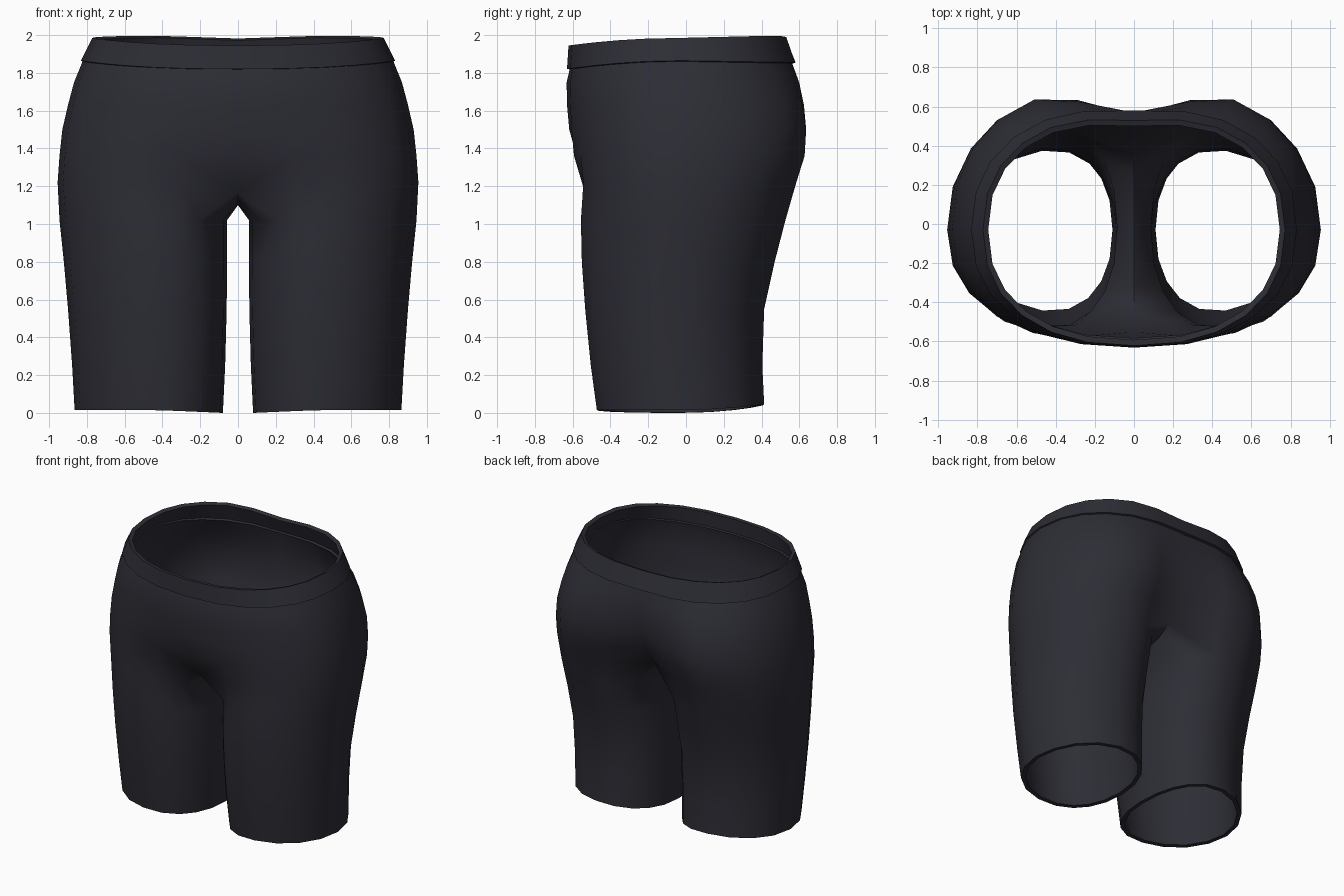
import bpy, bmesh
from math import sin, cos, radians, exp, copysign

cube = bpy.data.objects.get("Cube")
if cube:
    bpy.data.objects.remove(cube, do_unlink=True)

fabric = bpy.data.materials.new("charcoal fabric")
fabric.use_nodes = True
color = (0.026, 0.026, 0.036, 1)
fabric.diffuse_color = color
fabric.node_tree.nodes["Principled BSDF"].inputs["Base Color"].default_value = color

OUTER = 13      # points from front centre round the hip to back centre
INNER = 5       # points along the inner thigh
WALL = 0.03


def power(v, n):
    return copysign(abs(v) ** (2 / n), v)


def hip_ring(z, a, front, back, front_dent, back_dent, n=2.3):
    """Half outline of the hips, dented at the centre line; z may be a rule."""
    pts = []
    mid = -0.03
    for i in range(OUTER):
        t = radians(-90 + 180 * i / (OUTER - 1))
        x = a * power(cos(t), n) if 0 < i < OUTER - 1 else 0
        s = power(sin(t), n)
        y = mid + s * ((back - mid) if s > 0 else (mid - front))
        dip = exp(-(x / 0.3) ** 2)
        y += front_dent * dip if s < 0 else -back_dent * dip
        pts.append((x, y, z(s, dip) if callable(z) else z))
    return pts


def leg_ring(z, inner, outer, front, back):
    """Closed outline of one leg, fuller on the inner side, from the inner front."""
    cx = 0.42
    cy, ry = (front + back) / 2, (back - front) / 2
    angles = [-125 + 250 * i / (OUTER - 1) for i in range(OUTER)]
    angles += [125 + 110 * (i + 1) / (INNER + 1) for i in range(INNER)]
    pts = []
    for d in angles:
        c = cos(radians(d))
        n, rx = (2.0, outer - cx) if c > 0 else (2.2, cx - inner)
        c, s = power(c, n), power(sin(radians(d)), n)
        # the hem rises at the back and drops slightly at the inner thigh
        lift = 0.015 + 0.03 * max(s, 0) ** 2 - 0.015 * max(-c, 0) if z == 0 else 0
        pts.append((cx + rx * c, cy + ry * s, z + lift))
    return pts


def bridge(bm, low, high, count, closed):
    for i in range(count if closed else count - 1):
        j = (i + 1) % count
        bm.faces.new((low[i], low[j], high[j], high[i]))


def finish(bm, name):
    """Mirror the half, give it thickness and smooth it."""
    mesh = bpy.data.meshes.new(name)
    bm.to_mesh(mesh)
    bm.free()
    mesh.materials.append(fabric)
    obj = bpy.data.objects.new(name, mesh)
    bpy.context.collection.objects.link(obj)
    mirror = obj.modifiers.new("mirror", 'MIRROR')
    mirror.use_clip = True
    wall = obj.modifiers.new("wall", 'SOLIDIFY')
    wall.thickness = WALL
    wall.offset = -1
    bpy.ops.object.select_all(action='DESELECT')
    obj.select_set(True)
    bpy.context.view_layer.objects.active = obj
    for mod in ("mirror", "wall"):
        bpy.ops.object.modifier_apply(modifier=mod)
    bpy.ops.object.shade_smooth_by_angle(angle=radians(72))


def band_bottom(s, dip):
    return 1.865 - (0.045 * s * s if s < 0 else 0.01 * s)


def band_top(s, dip):
    return 1.985 + (-0.04 * s * s if s < 0 else 0.015 * s - 0.018 * dip * s)


def tucked_top(s, dip):
    return band_bottom(s, dip) + 0.015


def crotch_level(s, dip):
    return 1.22 - (0.05 * dip if s < 0 else 0)


# Shorts body: leg tube, crotch seam, then hips
bm = bmesh.new()
add = lambda pts: [bm.verts.new(p) for p in pts]

legs = [add(leg_ring(*r)) for r in (
    (0, 0.08, 0.865, -0.475, 0.417),
    (0.25, 0.068, 0.878, -0.507, 0.407),
    (0.55, 0.06, 0.9, -0.537, 0.417),
    (0.8, 0.058, 0.922, -0.555, 0.473),
    (1.02, 0.058, 0.945, -0.56, 0.53),
)]
hips = [add(hip_ring(*r)) for r in (
    (crotch_level, 0.955, -0.62, 0.682, 0.15, 0.3),
    (1.36, 0.945, -0.63, 0.73, 0.05, 0.25),
    (1.5, 0.93, -0.628, 0.738, 0.01, 0.205),
    (1.63, 0.9, -0.63, 0.712, 0, 0.155),
    (1.75, 0.868, -0.632, 0.66, 0, 0.09),
    (tucked_top, 0.815, -0.612, 0.585, 0, 0.03),
)]
crotch = add([(0, 0.27, 1.155), (0, 0.13, 1.115), (0, -0.03, 1.1),
              (0, -0.19, 1.11), (0, -0.34, 1.13)])

for low, high in zip(legs, legs[1:] + [hips[0] + crotch]):
    bridge(bm, low, high, OUTER + INNER, True)
for low, high in zip(hips, hips[1:]):
    bridge(bm, low, high, OUTER, False)
finish(bm, "shorts_body")

# Waistband: tapered strip standing slightly proud of the body
bm = bmesh.new()
low = add(hip_ring(band_bottom, 0.832, -0.63, 0.61, 0, 0.03))
high = add(hip_ring(band_top, 0.772, -0.622, 0.57, 0, 0.04))
bridge(bm, low, high, OUTER, False)
finish(bm, "waistband")
